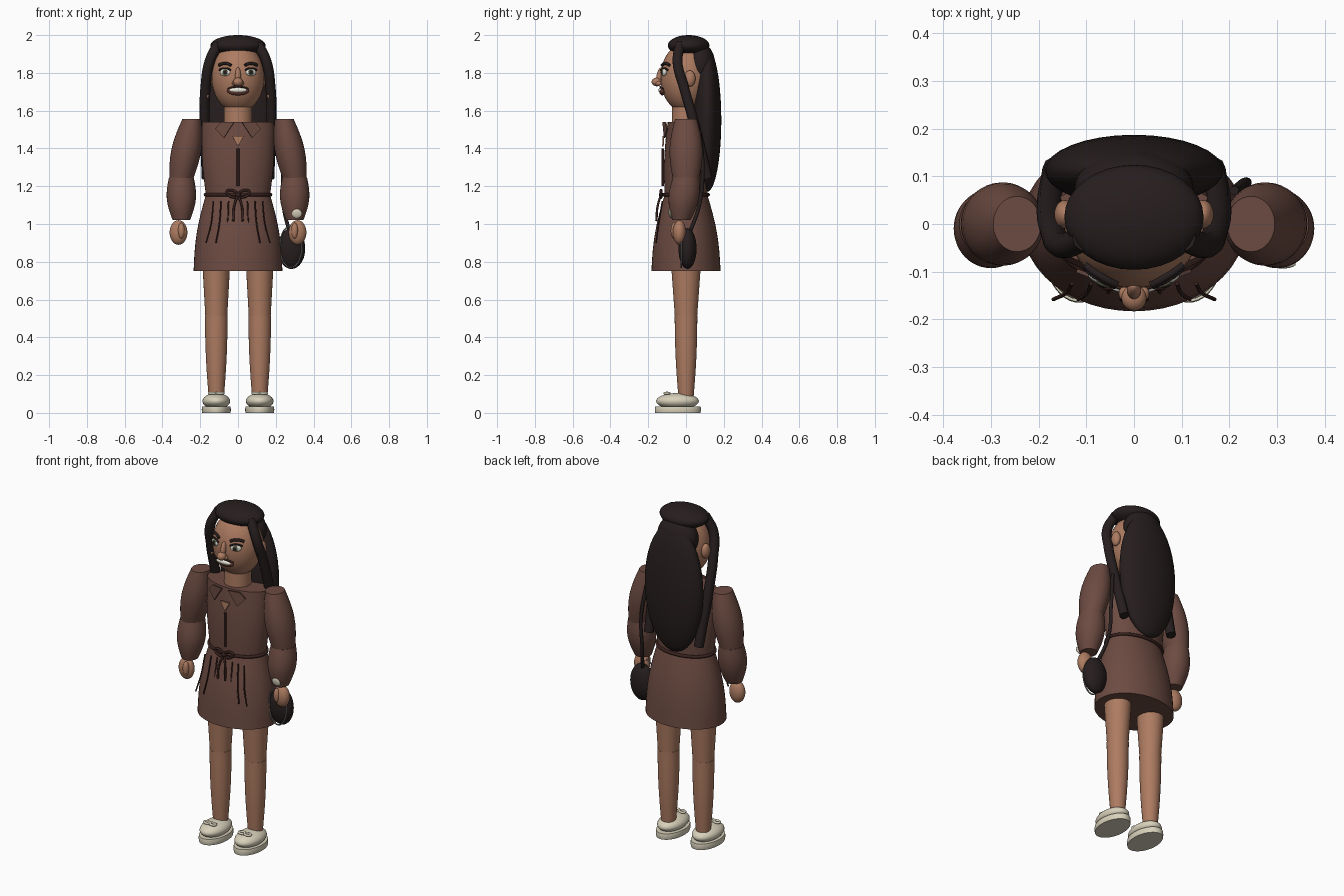
import bpy, bmesh, math
from math import sin, cos, pi, sqrt
from mathutils import Matrix, Vector, Euler

cube = bpy.data.objects.get("Cube")
if cube:
    bpy.data.objects.remove(cube, do_unlink=True)


def material(name, *rgb):
    m = bpy.data.materials.new(name)
    m.use_nodes = True
    m.diffuse_color = (*rgb, 1)
    bsdf = m.node_tree.nodes["Principled BSDF"]
    bsdf.inputs["Base Color"].default_value = (*rgb, 1)
    bsdf.inputs["Roughness"].default_value = .8
    return m


SKIN = material("warm skin", .42, .2, .12)
DRESS = material("brown cloth", .15, .07, .054)
TRIM = material("dark brown trim", .04, .016, .013)
HAIR = material("dark hair", .02, .013, .013)
CREAM = material("cream leather", .68, .63, .49)
WHITE = material("soft white", .8, .8, .7)
IRIS = material("olive iris", .1, .11, .06)
LIPS = material("dark lips", .14, .045, .035)
METAL = material("grey metal", .2, .2, .2)
made = []


def register(name, data, mat):
    data.materials.append(mat)
    ob = bpy.data.objects.new(name, data)
    bpy.context.collection.objects.link(ob)
    made.append(ob)
    return ob


def finish(name, bm, mat):
    bmesh.ops.recalc_face_normals(bm, faces=bm.faces)
    mesh = bpy.data.meshes.new(name)
    bm.to_mesh(mesh)
    bm.free()
    return register(name, mesh, mat)


def ellipsoid(name, mat, centre, radii, tilt=0, turn=0):
    bm = bmesh.new()
    xf = Matrix.LocRotScale(Vector(centre), Euler((tilt, 0, turn)), Vector(radii))
    bmesh.ops.create_uvsphere(bm, u_segments=32, v_segments=20, radius=1, matrix=xf)
    finish(name, bm, mat)


def limb(name, mat, top, bottom, wide, deep=None, bulge=0, steps=8, sides=48):
    """Capped elliptical form; wide and deep give the radii at its top and bottom."""
    deep = deep or wide
    top, bottom = Vector(top), Vector(bottom)
    angles = [math.tau * i / sides for i in range(sides)]
    bm = bmesh.new()
    rings = []
    for step in range(steps + 1):
        t = step / steps
        swell = bulge * sin(pi * t)
        rx = wide[0] + (wide[1] - wide[0]) * t + swell
        ry = deep[0] + (deep[1] - deep[0]) * t + swell
        centre = top.lerp(bottom, t)
        rings.append([bm.verts.new(centre + Vector((rx * cos(a), ry * sin(a), 0))) for a in angles])
    for upper, lower in zip(rings, rings[1:]):
        for i in range(sides):
            bm.faces.new((upper[i - 1], upper[i], lower[i], lower[i - 1]))
    bm.faces.new(rings[0])
    bm.faces.new(rings[-1])
    finish(name, bm, mat)


def tube(name, mat, points, radius, closed=False):
    curve = bpy.data.curves.new(name, 'CURVE')
    curve.dimensions = '3D'
    curve.bevel_depth = radius
    curve.bevel_resolution = 3
    curve.use_fill_caps = True
    spline = curve.splines.new('BEZIER')
    spline.bezier_points.add(len(points) - 1)
    spline.use_cyclic_u = closed
    for knot, point in zip(spline.bezier_points, points):
        knot.co = point
        knot.handle_left_type = knot.handle_right_type = 'AUTO'
    register(name, curve, mat)


def loop(name, mat, centre, u, v, radius):
    """Closed elliptical cord spanned by the half axes u and v."""
    centre, u, v = Vector(centre), Vector(u), Vector(v)
    angles = [math.tau * i / 12 for i in range(12)]
    tube(name, mat, [centre + u * cos(a) + v * sin(a) for a in angles], radius, closed=True)


def plate(name, mat, points):
    bm = bmesh.new()
    bm.faces.new([bm.verts.new(p) for p in points])
    thickness = finish(name, bm, mat).modifiers.new("thickness", 'SOLIDIFY')
    thickness.thickness = .008
    thickness.offset = 0


HEAD_CENTRE = Vector((0, 0, 1.775))
HEAD_SIZE = Vector((.14, .135, .185))


def on_face(x, z, lift=0):
    """Point on the front of the head, lifted forward."""
    u, w = x / HEAD_SIZE.x, (z - HEAD_CENTRE.z) / HEAD_SIZE.z
    return Vector((x, -HEAD_SIZE.y * sqrt(1 - u * u - w * w) - lift, z))


def face_arc(name, mat, x, z, half, rise, radius):
    points = [on_face(x + half * u, z - rise * u * u, .006) for u in (-1, -.5, 0, .5, 1)]
    tube(name, mat, points, radius)


def on_chest(x, z):
    return Vector((x, -.122 * sqrt(1 - (x / .2) ** 2), z))


# Dress and neck
WAIST = 1.155
limb("skirt", DRESS, top=(0, 0, WAIST), bottom=(0, 0, .75),
     wide=(.17, .235), deep=(.113, .183), bulge=.016)
limb("bodice", DRESS, top=(0, 0, 1.54), bottom=(0, 0, WAIST),
     wide=(.19, .17), deep=(.097, .113), bulge=.01)
limb("neck", SKIN, top=(0, 0, 1.7), bottom=(0, 0, 1.53), wide=(.072, .075))
plate("neckline", SKIN, [on_chest(x, z) for x, z in ((-.03, 1.465), (.03, 1.465), (0, 1.41))])
tube("placket", TRIM, [on_chest(0, 1.4), on_chest(0, 1.2)], .007)

# Belt
loop("belt", TRIM, centre=(0, 0, WAIST), u=(.173, 0, 0), v=(0, .118, 0), radius=.009)
knot = Vector((0, -.132, WAIST))
ellipsoid("bow_knot", TRIM, knot, (.014, .012, .013))

for s, side in ((1, "left_"), (-1, "right_")):
    # Bow, pleats and collar
    loop(side + "bow_loop", TRIM, knot + Vector((s * .03, 0, .005)),
         u=(s * .03, 0, .008), v=(0, 0, .018), radius=.007)
    tube(side + "bow_tail", TRIM, [knot, knot + Vector((s * .02, -.018, -.06)),
                                   knot + Vector((s * .025, -.025, -.14))], .006)
    for i in range(3):
        x = .05 + .04 * i
        tube(side + "pleat", TRIM, [(s * x, -.125, 1.12), (s * x * 1.1, -.145, 1),
                                    (s * x * 1.3, -.158, .9)], .004)
    plate(side + "collar", DRESS, [on_chest(s * x, z) for x, z in (
        (.02, 1.54), (.075, 1.455), (.12, 1.505), (.09, 1.54))])

    # Arms
    limb(side + "upper_sleeve", DRESS, top=(s * .245, 0, 1.555), bottom=(s * .3, 0, 1.24),
         wide=(.05, .063), deep=(.058, .07), bulge=.023)
    limb(side + "lower_sleeve", DRESS, top=(s * .3, 0, 1.245), bottom=(s * .3, -.025, 1.02),
         wide=(.066, .046), deep=(.07, .048), bulge=.021)
    ellipsoid(side + "hand", SKIN, (s * .315, -.035, .955), (.047, .035, .065))
    ellipsoid(side + "thumb", SKIN, (s * .3, -.063, .965), (.018, .018, .042))

    # Legs
    x = s * .115
    limb(side + "thigh", SKIN, top=(x, 0, .8), bottom=(x, 0, .51), wide=(.074, .058), deep=(.08, .059))
    limb(side + "calf", SKIN, top=(x, 0, .515), bottom=(x, 0, .08), wide=(.06, .04), bulge=.005)

    # Shoes with bows
    limb(side + "sole", CREAM, top=(x, -.043, .035), bottom=(x, -.043, 0),
         wide=(.075, .075), deep=(.12, .12), bulge=.002)
    ellipsoid(side + "shoe_upper", CREAM, (x, -.045, .062), (.073, .113, .043))
    ellipsoid(side + "shoe_knot", CREAM, (x, -.1, .102), (.011, .011, .011))
    for k in (1, -1):
        loop(side + "shoe_bow", CREAM, (x + k * .02, -.1, .104), u=(.017, 0, 0), v=(0, .012, 0), radius=.007)

    # Ears and side locks
    ellipsoid(side + "ear", SKIN, (s * .145, .02, 1.77), (.022, .03, .043))
    ellipsoid(side + "earring", SKIN, (s * .165, -.01, 1.685), (.013, .013, .022))
    tube(side + "side_lock", HAIR, [(s * .105, -.03, 1.955), (s * .15, -.045, 1.86), (s * .172, -.01, 1.72),
                                    (s * .177, .03, 1.58), (s * .165, .115, 1.24)], .027)

    # Eyes and brows
    x, z = s * .069, 1.803
    for part, mat, lift, size in (("eye_white", WHITE, .002, (.03, .01, .019)),
                                  ("iris", IRIS, .01, (.015, .005, .016)),
                                  ("pupil", HAIR, .014, (.009, .003, .01))):
        ellipsoid(side + part, mat, on_face(x, z, lift), size, turn=s * .45)
    face_arc(side + "lash", HAIR, x, z + .022, half=.03, rise=.01, radius=.005)
    face_arc(side + "brow", HAIR, x, z + .047, half=.032, rise=.01, radius=.008)
    ellipsoid(side + "nostril", SKIN, (s * .018, -.146, 1.744), (.014, .016, .013))

# Head and face
ellipsoid("head", SKIN, HEAD_CENTRE, HEAD_SIZE)
ellipsoid("nose_tip", SKIN, (0, -.155, 1.752), (.026, .027, .023))
ellipsoid("nose_bridge", SKIN, (0, -.138, 1.785), (.015, .018, .045), tilt=-.2)
ellipsoid("mouth", LIPS, on_face(0, 1.705), (.058, .017, .024))
ellipsoid("teeth", WHITE, on_face(0, 1.709, .008), (.047, .012, .013))
face_arc("upper_lip", TRIM, 0, 1.727, half=.054, rise=.012, radius=.005)

# Hair
ellipsoid("hair_crown", HAIR, (0, .014, 1.945), (.146, .11, .055))
ellipsoid("back_hair", HAIR, (0, .112, 1.55), (.187, .075, .38))
ellipsoid("hair_nape", HAIR, (0, .075, 1.84), (.125, .08, .12))

# Handbag and watch
ellipsoid("handbag", HAIR, (.283, .008, .87), (.073, .048, .108))
tube("bag_strap", HAIR, [(.21, .07, 1.5), (.235, .088, 1.3), (.24, .07, 1.1), (.28, .01, .93)], .01)
loop("bag_chain", METAL, (.28, -.025, .88), u=(.058, 0, 0), v=(0, 0, .11), radius=.004)
ellipsoid("watch_face", CREAM, (.312, -.084, 1.055), (.027, .008, .025), tilt=.2)

# Turn cords into meshes and smooth everything
bpy.ops.object.select_all(action='DESELECT')
for ob in made:
    ob.select_set(True)
bpy.context.view_layer.objects.active = next(ob for ob in made if ob.type == 'CURVE')
bpy.ops.object.convert(target='MESH')
bpy.ops.object.shade_smooth_by_angle(angle=math.radians(40))
